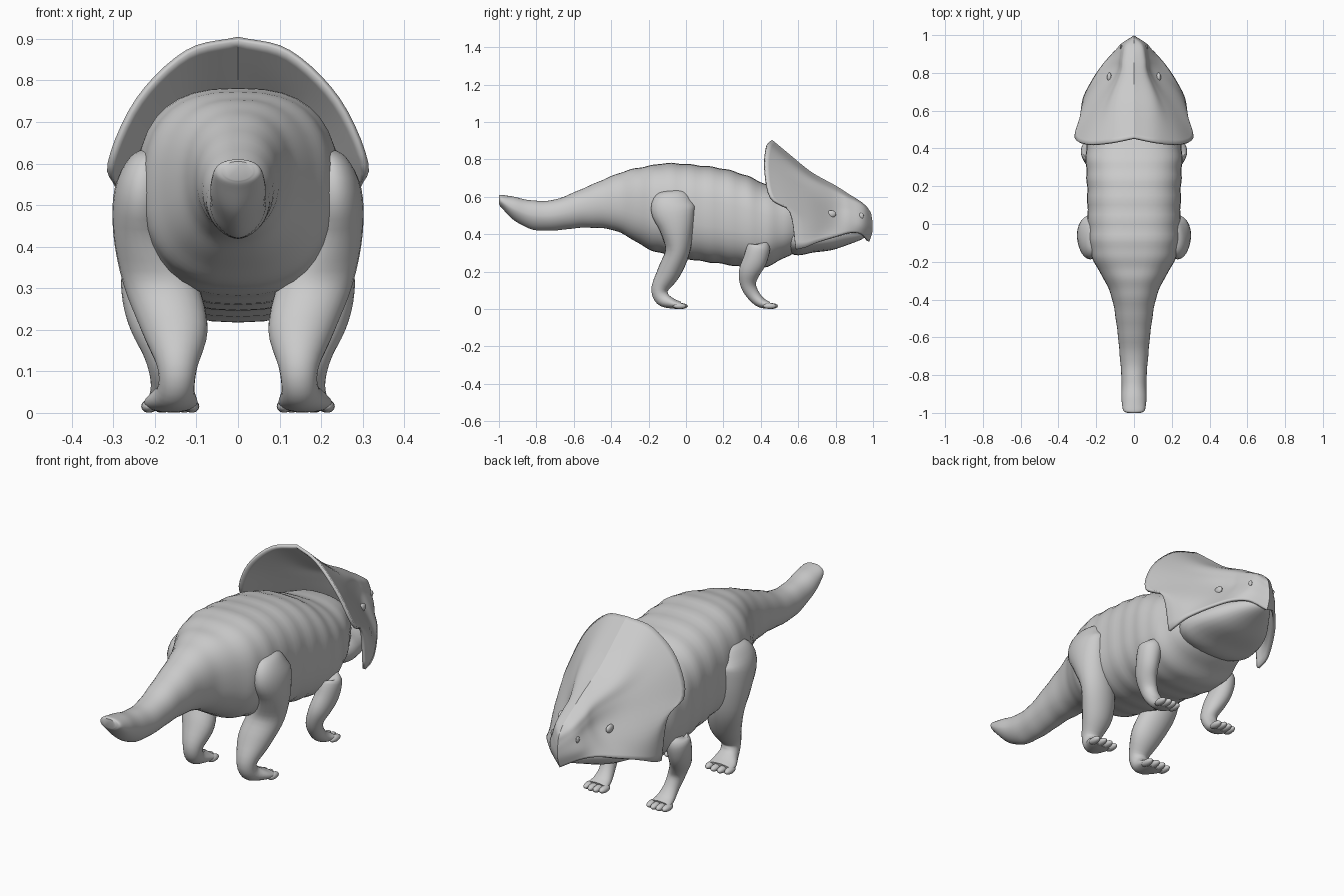
import bpy, bmesh
from math import sin, cos, pi, copysign
from mathutils import Vector

cube = bpy.data.objects.get("Cube")
if cube:
    bpy.data.objects.remove(cube)

grey = bpy.data.materials.new("clay grey")
grey.use_nodes = True
COL = (0.6, 0.6, 0.6, 1)
grey.diffuse_color = COL
grey.node_tree.nodes["Principled BSDF"].inputs["Base Color"].default_value = COL


def spline(pts, n):
    """Catmull-Rom resampling of tuples, n steps per span."""
    ext = [[2 * a - b for a, b in zip(pts[0], pts[1])], *pts,
           [2 * a - b for a, b in zip(pts[-1], pts[-2])]]
    out = []
    for i in range(1, len(ext) - 2):
        for k in range(n):
            t = k / n
            out.append([b + t / 2 * (c - a + t * (2*a - 5*b + 4*c - d + t * (3*(b - c) + d - a)))
                        for a, b, c, d in zip(*ext[i - 1:i + 3])])
    return out + [list(pts[-1])]


def finish(name, verts, faces, mirror=False, angle=50, outward_x=False, solid=0):
    mesh = bpy.data.meshes.new(name)
    bm = bmesh.new()
    vs = [bm.verts.new(v) for v in verts]
    for f in faces:
        bm.faces.new([vs[i] for i in f])
    bmesh.ops.remove_doubles(bm, verts=bm.verts, dist=1e-4)
    bmesh.ops.recalc_face_normals(bm, faces=bm.faces)
    if outward_x:   # face the shell outward and keep its centre ridge crisp
        if sum(f.normal.x * f.calc_area() for f in bm.faces) < 0:
            bmesh.ops.reverse_faces(bm, faces=bm.faces)
        for e in bm.edges:
            if all(v.co.x < 1e-4 for v in e.verts):
                e.smooth = False
    bm.to_mesh(mesh)
    bm.free()
    mesh.materials.append(grey)
    ob = bpy.data.objects.new(name, mesh)
    bpy.context.collection.objects.link(ob)
    bpy.ops.object.select_all(action='DESELECT')
    ob.select_set(True)
    bpy.context.view_layer.objects.active = ob
    bpy.ops.object.shade_smooth_by_angle(angle=angle * pi / 180, keep_sharp_edges=True)
    if mirror:
        ob.modifiers.new("mirror", 'MIRROR')
    if solid:
        s = ob.modifiers.new("thickness", 'SOLIDIFY')
        s.thickness, s.offset = solid, -1
    return ob


def tube(name, rings, seg=24, upright=False, ripple=0, steps=4, **kw):
    """Loft of (x, y, z, half width, half depth, upper and lower squareness) rings."""
    rs = spline(rings, steps)
    verts, faces = [], []
    for i, (x, y, z, a, b, *square) in enumerate(rs):
        up, low = square or (2, 2)
        tan = Vector(rs[min(i + 1, len(rs) - 1)][:3]) - Vector(rs[max(i - 1, 0)][:3])
        n = Vector((0, 0, 1)) if upright else tan.cross(Vector((1, 0, 0))).normalized()
        k = 1 + ripple * sin(y * 2 * pi / 0.105)
        for j in range(seg):
            c, s = cos(2 * pi * j / seg), sin(2 * pi * j / seg)
            power = up if s > 0 else low
            c, s = (copysign(abs(v) ** (2 / power), v) for v in (c, s))
            verts.append(Vector((x + a * k * c, y, z)) + n * (b * k * s))
    for i in range(len(rs) - 1):
        for j in range(seg):
            p, q = i * seg + j, i * seg + (j + 1) % seg
            faces.append((p, q, q + seg, p + seg))
    last = (len(rs) - 1) * seg
    faces += [range(seg), range(last, last + seg)]
    return finish(name, verts, faces, **kw)


def profile(rows):
    """(y, top, bottom, half width, upper, lower squareness) rows to rings."""
    return [(0, y, (t + b) / 2, w, (t - b) / 2, u, l) for y, t, b, w, u, l in rows]


# Body and tail in one loft, running forward under the frill
tube("body_and_tail", profile([
    (-1, .605, .56, .035, 2.2, 2), (-.985, .61, .54, .058, 2.2, 1.8),
    (-.92, .6, .475, .066, 2.2, 1.7), (-.82, .58, .425, .066, 2.2, 1.7),
    (-.7, .585, .42, .075, 2.2, 1.8), (-.55, .645, .435, .09, 2.2, 2),
    (-.4, .71, .425, .115, 2.2, 2.2), (-.3, .745, .38, .155, 2.3, 2.4),
    (-.2, .765, .32, .212, 2.5, 2.4), (-.1, .78, .29, .238, 2.6, 2.4),
    (.05, .77, .26, .246, 2.6, 2.5), (.2, .75, .24, .249, 2.6, 2.5),
    (.32, .715, .222, .255, 2.6, 2.5), (.42, .67, .222, .252, 2.5, 2.5),
    (.52, .63, .27, .228, 2.5, 2.5), (.62, .61, .32, .18, 2.5, 2.5),
    (.7, .56, .36, .12, 2.5, 2.5)]),
    seg=36, upright=True, ripple=.009, steps=6)

# Lower jaw tucked inside the cheeks
tube("lower_jaw", profile([(*row, 2.3, 2.3) for row in [
    (.53, .46, .305, .17), (.6, .47, .287, .21), (.68, .45, .302, .205), (.78, .45, .315, .165),
    (.87, .45, .345, .105), (.93, .44, .368, .06), (.96, .42, .385, .025)]]), upright=True)

# Skull and frill: a half shell through guide lines from beak to rim
GUIDES = [
    # ridge
    [(0, .965, .55), (0, .93, .578), (0, .87, .615), (0, .8, .66),
     (0, .67, .733), (0, .55, .83), (0, .46, .905)],
    # crown
    [(0, .988, .515), (.038, .945, .558), (.052, .87, .595), (.06, .8, .632),
     (.1, .67, .698), (.115, .54, .79), (.125, .435, .873)],
    # frill slope
    [(0, .994, .485), (.052, .95, .528), (.068, .875, .562), (.08, .8, .59),
     (.145, .66, .645), (.2, .53, .71), (.245, .425, .757)],
    # brow and frill corner
    [(0, .998, .455), (.062, .95, .492), (.08, .88, .52), (.1, .8, .53),
     (.187, .66, .578), (.26, .54, .602), (.314, .455, .6)],
    # cheek
    [(0, .996, .41), (.076, .947, .445), (.11, .88, .462), (.146, .8, .462),
     (.235, .69, .46), (.274, .62, .475), (.29, .555, .52)],
    # mouth edge
    [(0, .98, .36), (.075, .94, .4), (.137, .88, .41), (.199, .8, .39),
     (.257, .7, .355), (.277, .64, .33), (.28, .588, .318)]]
lines = [spline(g, 5) for g in GUIDES]
grid = [spline(col, 5) for col in zip(*lines)]
wide = len(grid[0])
skin = [Vector((max(p[0], 0), p[1], p[2])) for row in grid for p in row]
quads = [(i * wide + j, i * wide + j + 1, (i + 1) * wide + j + 1, (i + 1) * wide + j)
         for i in range(len(grid) - 1) for j in range(wide - 1)]
finish("skull_and_frill", skin, quads, mirror=True, angle=35, outward_x=True, solid=.014)


def ball(name, at, size):
    ob = tube(name, [(0, sin(t * pi / 8), 0, cos(t * pi / 8), cos(t * pi / 8))
                     for t in range(-4, 5)], seg=14, upright=True, steps=1, mirror=True)
    for v in ob.data.vertices:
        v.co = Vector(at) + v.co * Vector(size)


def on_skin(y, z):
    return min(skin, key=lambda p: (p.y - y) ** 2 + (p.z - z) ** 2)


# Eyes and nostril rims
ball("eyes", on_skin(.775, .515), (.012, .026, .02))
ball("nostrils", on_skin(.94, .495), (.006, .013, .016))

# Legs
tube("hind_legs", [
    (.2, -.065, .64, .015, .03), (.215, -.065, .615, .045, .08), (.232, -.07, .54, .065, .118),
    (.228, -.05, .43, .072, .09), (.186, -.045, .31, .09, .066), (.153, -.09, .2, .08, .062),
    (.146, -.14, .11, .048, .045), (.15, -.125, .055, .045, .04),
    (.16, -.075, .03, .062, .028), (.163, -.03, .02, .066, .019)], mirror=True)
tube("front_legs", [
    (.215, .39, .35, .025, .035), (.225, .39, .335, .053, .06), (.226, .37, .265, .051, .063),
    (.208, .338, .195, .048, .056), (.184, .333, .13, .04, .042), (.174, .36, .075, .036, .034),
    (.171, .4, .035, .044, .028), (.171, .445, .02, .053, .018)], mirror=True)

# Four toes on each foot
for name, x, y, spread in (("hind_toe", .163, -.022, .052), ("front_toe", .171, .46, .042)):
    for k in range(4):
        u = (k - 1.5) / 1.5
        ball(f"{name}_{k + 1}", (x + u * spread, y - .012 * abs(u), .016), (.018, .036, .016))
